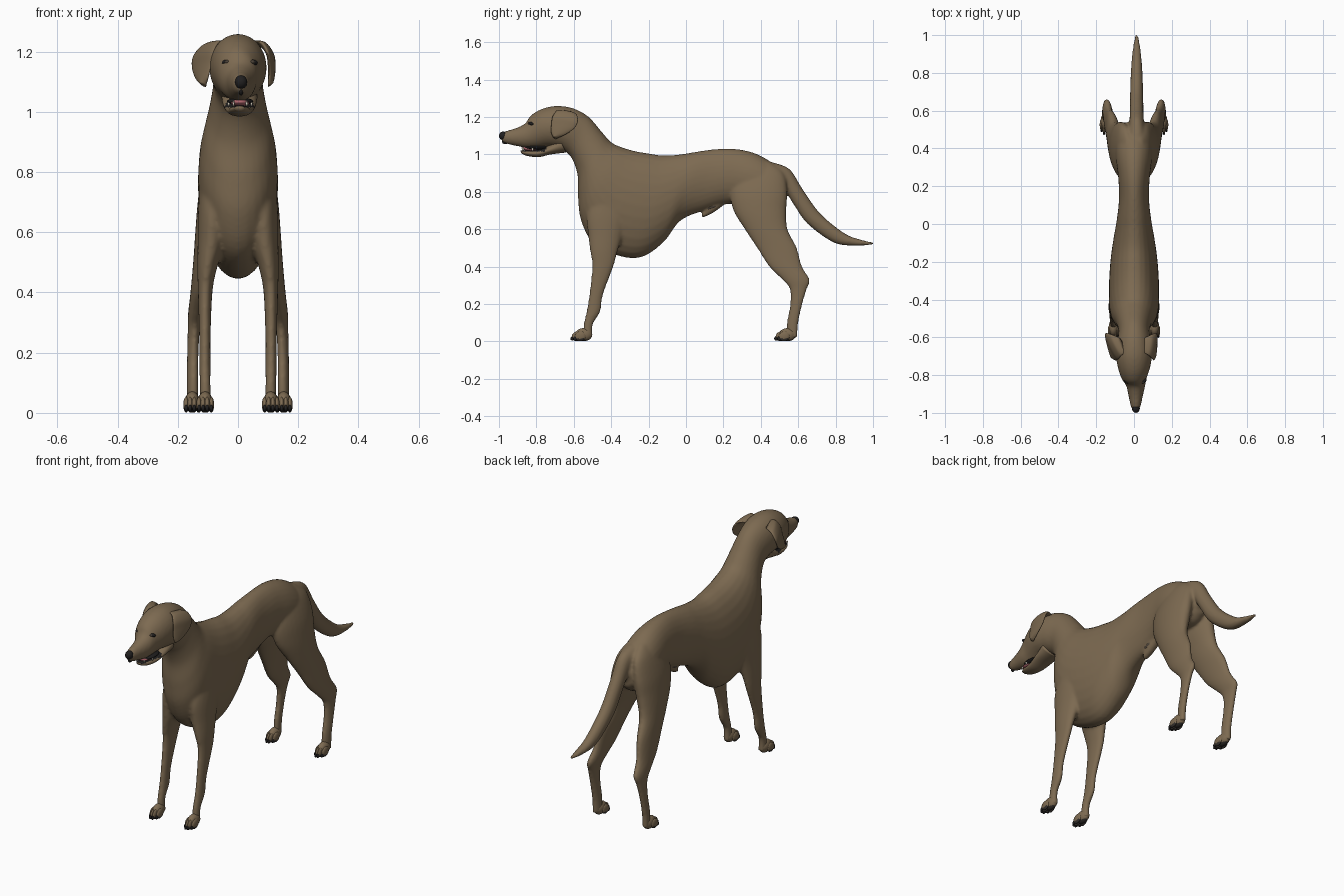
import bpy, bmesh, math
from mathutils import Vector, Matrix

cube = bpy.data.objects.get("Cube")
if cube:
    bpy.data.objects.remove(cube, do_unlink=True)


def material(name, r, g, b):
    m = bpy.data.materials.new(name)
    m.use_nodes = True
    m.diffuse_color = (r, g, b, 1)
    bsdf = m.node_tree.nodes["Principled BSDF"]
    bsdf.inputs["Base Color"].default_value = (r, g, b, 1)
    bsdf.inputs["Roughness"].default_value = 0.8
    return m


COAT = material("brown coat", 0.205, 0.145, 0.083)
BLACK = material("black nose", 0.015, 0.014, 0.014)
PAD = material("dark pad", 0.035, 0.03, 0.026)
PINK = material("pink tongue", 0.42, 0.13, 0.15)
IVORY = material("ivory teeth", 0.65, 0.6, 0.5)
SKIN = material("dark skin", 0.08, 0.062, 0.045)


def finish(name, bm, mats, rule=None):
    bmesh.ops.recalc_face_normals(bm, faces=bm.faces)
    for f in bm.faces:
        f.smooth = True
        if rule and rule(f.calc_center_median()):
            f.material_index = 1
    me = bpy.data.meshes.new(name)
    bm.to_mesh(me)
    bm.free()
    for m in mats:
        me.materials.append(m)
    ob = bpy.data.objects.new(name, me)
    bpy.context.collection.objects.link(ob)
    return ob


def spline(a, b, c, d, t):
    return 0.5 * (2 * b + (c - a) * t + (2 * a - 5 * b + 4 * c - d) * t * t
                  + (3 * b - a - 3 * c + d) * t ** 3)


def skin(bm, sections, sides=28, steps=6):
    """Closed skin through (centre, half axis u, half axis v) sections."""
    keys = [sections[0]] + sections + [sections[-1]]
    frames = []
    for i in range(len(sections) - 1):
        for k in range(steps):
            frames.append([spline(*(keys[i + j][n] for j in range(4)), k / steps)
                           for n in range(3)])
    frames.append(sections[-1])
    turns = [math.tau * k / sides for k in range(sides)]
    rings = [[bm.verts.new(c + u * math.cos(a) + v * math.sin(a)) for a in turns]
             for c, u, v in frames]
    for r, q in zip(rings, rings[1:]):
        for k in range(sides):
            n = (k + 1) % sides
            bm.faces.new((r[k], r[n], q[n], q[k]))
    bm.faces.new(rings[0])
    bm.faces.new(rings[-1])


def outline(rows, x=0):
    """Sections from a top point, a bottom point and a half width."""
    out = []
    for ty, tz, by, bz, w in rows:
        top, bot = Vector((x, ty, tz)), Vector((x, by, bz))
        out.append(((top + bot) / 2, Vector((w, 0, 0)), (top - bot) / 2))
    return out


def slices(rows, s, shear=0):
    """Level sections from height, y range and x range, on side s."""
    return [(Vector((s * (x0 + x1) / 2, (y0 + y1) / 2, z)),
             Vector((s * (x1 - x0) / 2, shear * (x1 - x0) / 2, 0)),
             Vector((0, (y1 - y0) / 2, 0)))
            for z, y0, y1, x0, x1 in rows]


def blob(name, loc, size, mats, tilt=0, rule=None):
    bm = bmesh.new()
    mtx = (Matrix.Translation(loc) @ Matrix.Rotation(tilt, 4, 'X')
           @ Matrix.Diagonal((*size, 1)))
    bmesh.ops.create_uvsphere(bm, u_segments=16, v_segments=12, radius=1, matrix=mtx)
    return finish(name, bm, mats, rule)


MUZZLE = [
    (-.99, 1.108, -.985, 1.07, .012), (-.965, 1.124, -.965, 1.058, .026),
    (-.91, 1.14, -.91, 1.045, .038), (-.86, 1.165, -.855, 1.036, .05)]
TORSO = [
    (-.83, 1.207, -.8, 1.035, .067), (-.77, 1.243, -.745, 1.04, .086),
    (-.69, 1.259, -.7, 1.035, .095), (-.6, 1.245, -.655, 1.02, .089),
    (-.52, 1.2, -.612, .98, .082), (-.45, 1.12, -.58, .89, .095),
    (-.4, 1.065, -.577, .77, .114), (-.34, 1.037, -.562, .65, .128),
    (-.27, 1.017, -.5, .53, .133), (-.2, 1.005, -.37, .46, .131),
    (-.12, .994, -.24, .45, .123), (-.03, 1.0, -.12, .53, .108),
    (.05, 1.013, -.03, .645, .093), (.15, 1.027, .1, .7, .08),
    (.25, 1.03, .23, .735, .083), (.35, 1.012, .34, .71, .096),
    (.43, .975, .42, .7, .096), (.5, .92, .49, .71, .078),
    (.54, .85, .535, .75, .045)]
TAIL = [
    (.4, .97, .42, .88, .035), (.49, .95, .485, .875, .04),
    (.56, .915, .54, .79, .038), (.625, .812, .58, .725, .036),
    (.72, .682, .65, .628, .035), (.85, .577, .79, .528, .03),
    (.94, .543, .91, .511, .021), (1.0, .53, 1.0, .517, .009)]
FRONT_LEG = [
    (.02, -.55, -.498, .088, .128), (.09, -.547, -.498, .091, .127),
    (.16, -.532, -.458, .091, .129), (.25, -.517, -.443, .091, .129),
    (.4, -.502, -.388, .085, .133), (.48, -.512, -.366, .07, .135),
    (.56, -.522, -.34, .045, .134), (.68, -.53, -.3, .03, .132),
    (.82, -.49, -.28, .02, .12), (.92, -.43, -.28, .02, .085)]
HIND_LEG = [
    (.02, .54, .595, .133, .17), (.1, .54, .6, .132, .17),
    (.2, .558, .622, .131, .169), (.28, .555, .646, .126, .167),
    (.33, .515, .662, .115, .166), (.4, .445, .62, .1, .158),
    (.5, .38, .592, .078, .149), (.6, .315, .542, .05, .142),
    (.7, .255, .535, .015, .134), (.8, .24, .54, 0, .12),
    (.9, .28, .52, 0, .088), (.96, .34, .45, 0, .05)]

# Head, torso, tail, legs and sheath fused into one smooth skin
bm = bmesh.new()
skin(bm, outline(MUZZLE, .009) + outline(TORSO))
skin(bm, outline(TAIL, .014))
for s in (1, -1):
    skin(bm, slices(FRONT_LEG, s))
    skin(bm, slices(HIND_LEG, s, .35))
skin(bm, outline([(.085, .685, .08, .662, .012), (.11, .715, .1, .665, .022),
                  (.17, .76, .15, .69, .026), (.23, .79, .21, .735, .026)]))
body = finish("body", bm, [COAT])
fuse = body.modifiers.new("fuse", 'REMESH')
fuse.mode = 'VOXEL'
fuse.voxel_size = .008
fuse.use_smooth_shade = True
soften = body.modifiers.new("soften", 'SMOOTH')
soften.factor = .5
soften.iterations = 6

# Nose and mouth
blob("nose", (.01, -.977, 1.099), (.021, .023, .023), [BLACK])
blob("nose_groove", (.01, -.966, 1.07), (.007, .019, .016), [BLACK])
bm = bmesh.new()
skin(bm, outline([
    (-.885, 1.02, -.88, 1.004, .016), (-.86, 1.022, -.85, .992, .032),
    (-.8, 1.024, -.79, .985, .042), (-.74, 1.045, -.72, 1.0, .054),
    (-.68, 1.09, -.64, 1.01, .06)], .005))
finish("lower_jaw", bm, [COAT, BLACK], lambda p: p.z > 1.015 and p.y < -.75)
blob("tongue", (.007, -.835, 1.029), (.031, .045, .012), [PINK], -.1)
blob("mouth_lining", (.007, -.8, 1.035), (.044, .07, .012), [BLACK])
for s, side in ((1, "left"), (-1, "right")):
    for y, x in ((-.872, .022), (-.82, .038)):
        blob(side + "_tooth", (.007 + s * x, y, 1.027), (.004, .006, .009), [IVORY])


def paw(name, x, front):
    """Foot with four toes, claws and a dark sole."""
    blob(name + "_foot", (x, front + .068, .036), (.025, .046, .035), [COAT, PAD],
         rule=lambda p: p.z < .014)
    for k in (-1.5, -.5, .5, 1.5):
        back = .016 if abs(k) > 1 else 0
        tx = x + k * .0135
        blob(name + "_toe", (tx, front + .034 + back, .027), (.0095, .03, .026),
             [COAT, PAD], .25, lambda p: p.z < .016)
        blob(name + "_claw", (tx, front + .009 + back, .016), (.006, .013, .011), [BLACK], .4)


for s, side in ((1, "left"), (-1, "right")):
    paw(side + "_front", s * .109, -.615)
    paw(side + "_hind", s * .152, .475)

    # Folded ear, its rear edge flaring more on the right
    flare, reach = (.15, 0) if s > 0 else (.5, .008)
    ear = [(.055, -.64, 1.228, .04), (.085, -.64, 1.222, .055), (.107, -.646, 1.19, .068),
           (.112, -.658, 1.15, .062), (.111, -.683, 1.112, .038), (.108, -.7, 1.09, .01)]
    bm = bmesh.new()
    skin(bm, [(Vector((s * (x + reach), y, z)), Vector((s * h * flare, h, -h * .15)),
               Vector((s * .009, -.009 * flare, .007))) for x, y, z, h in ear])
    finish(side + "_ear", bm, [COAT])

    # Eye with a dark lid, and a dark patch beside the sheath
    blob(side + "_eyelid", (.006 + s * .043, -.826, 1.163), (.017, .016, .009), [BLACK], -.4)
    blob(side + "_eye", (.006 + s * .042, -.833, 1.164), (.009, .013, .007), [SKIN], -.4)
    blob(side + "_sheath_patch", (s * .016, .14, .722), (.014, .04, .014), [SKIN], .35)
